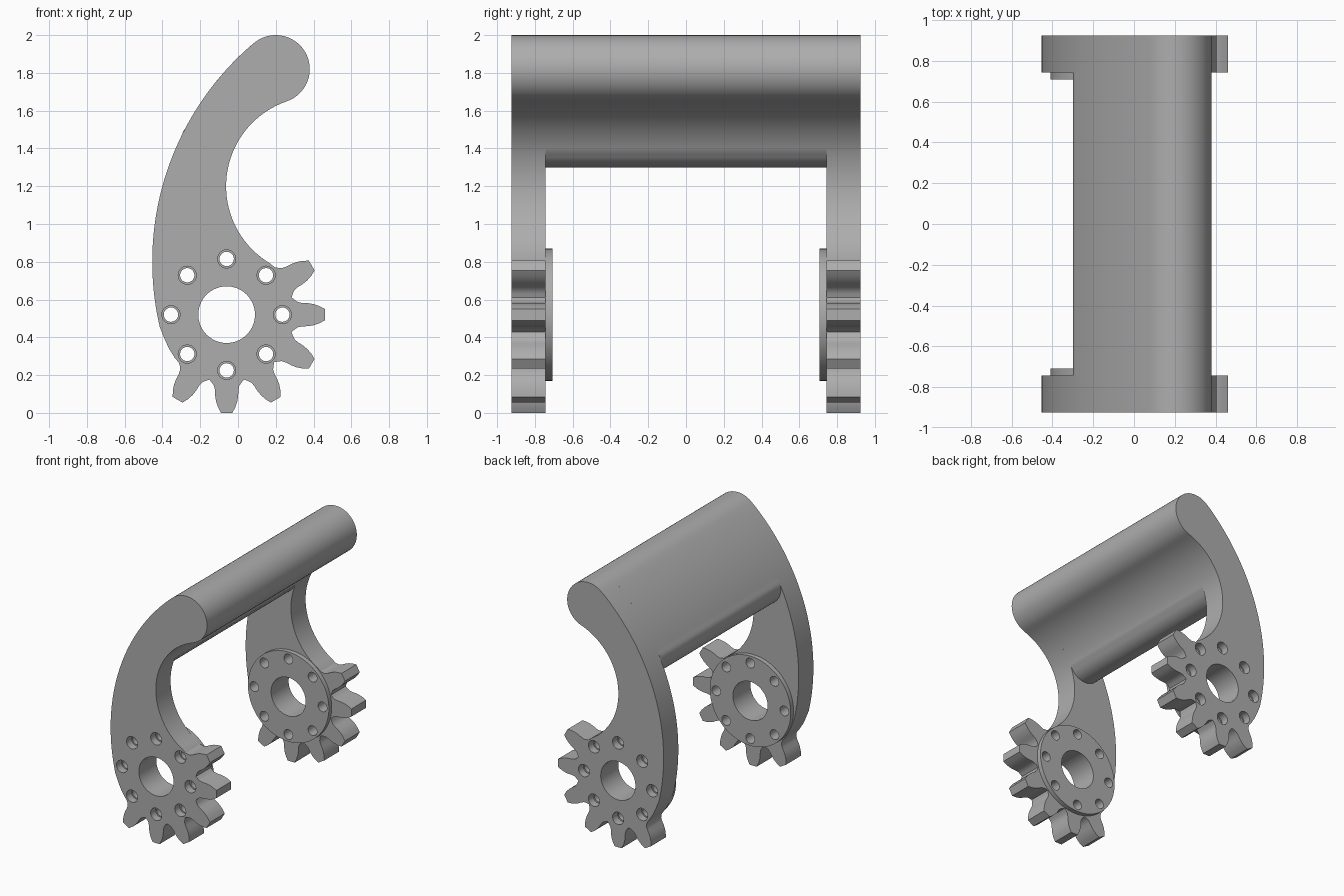
import bpy, bmesh
from math import sin, cos, radians, degrees, atan2
from mathutils import Vector, Matrix

cube = bpy.data.objects.get("Cube")
if cube:
    bpy.data.objects.remove(cube, do_unlink=True)

grey = bpy.data.materials.new("plain grey")
grey.use_nodes = True
grey.diffuse_color = (0.42, 0.42, 0.42, 1)
grey.node_tree.nodes["Principled BSDF"].inputs["Base Color"].default_value = grey.diffuse_color

# Layout in the (x, z) plane
HUB = Vector((-0.06, 0.52))
BACK, BACK_R = Vector((1.062, 0.8)), 1.516     # convex outer sweep
GRIP, GRIP_R = Vector((0.2, 1.82)), 0.18       # round upper end
HOOK, HOOK_R = Vector((0.412, 1.2)), 0.475     # concave inner sweep
CAP, CAP_R = Vector((-0.16, 1.44)), 0.14       # round lower end of the bar
OUTER, INNER, FLANGE = -0.925, -0.743, -0.708  # depths of the front side


def heading(a, b):
    return degrees(atan2(b.y - a.y, b.x - a.x))


def arc(c, r, a0, a1, n):
    angles = [radians(a0 + (a1 - a0) * i / n) for i in range(n + 1)]
    return [c + r * Vector((cos(a), sin(a))) for a in angles]


def circle(c, r, n):
    return arc(c, r, 0, 360, n)[:-1]


def bolt_circles(r):
    return [circle(p, r, 24) for p in circle(HUB, 0.295, 8)]


def tooth(angle):
    half = [(0.36, 0.078), (0.376, 0.067), (0.4, 0.062), (0.43, 0.061),
            (0.46, 0.056), (0.49, 0.046), (0.52, 0.03)]
    local = half + [(u, -v) for u, v in reversed(half)]
    turn = Matrix.Rotation(radians(angle), 2)
    return [HUB + turn @ Vector(p) for p in local]


def prism(name, loops, y0, y1):
    """Extrude closed loops (the first is the outline, the rest holes) from y0 to y1."""
    curve = bpy.data.curves.new(name, 'CURVE')
    curve.dimensions = '2D'
    curve.fill_mode = 'BOTH'
    curve.extrude = (y1 - y0) / 2
    for loop in loops:
        spline = curve.splines.new('POLY')
        spline.points.add(len(loop) - 1)
        for point, p in zip(spline.points, loop):
            point.co = (p.x, p.y, 0, 1)
        spline.use_cyclic_u = True
    obj = bpy.data.objects.new(name, curve)
    bpy.context.collection.objects.link(obj)
    select(obj)
    bpy.ops.object.convert(target='MESH')
    obj = bpy.context.object
    obj.name = name
    obj.data.transform(Matrix.Translation((0, (y0 + y1) / 2, 0)) @ Matrix.Rotation(radians(90), 4, 'X'))
    bm = bmesh.new()
    bm.from_mesh(obj.data)
    bmesh.ops.remove_doubles(bm, verts=bm.verts, dist=0.0001)
    bmesh.ops.recalc_face_normals(bm, faces=bm.faces)
    bm.to_mesh(obj.data)
    bm.free()
    obj.data.materials.clear()
    obj.data.materials.append(grey)
    return obj


def select(obj):
    bpy.ops.object.select_all(action='DESELECT')
    obj.select_set(True)
    bpy.context.view_layer.objects.active = obj


def finish(obj, mirrored=True):
    select(obj)
    bpy.ops.object.shade_smooth_by_angle(angle=radians(30))
    if mirrored:
        mirror = obj.modifiers.new("other_side", 'MIRROR')
        mirror.use_axis = (False, True, False)


# Shared arcs of the arm and the bar
grip_start = heading(BACK, GRIP)
grip_arc = arc(GRIP, GRIP_R, grip_start, heading(GRIP, HOOK), 32)
hook_start = heading(HOOK, GRIP)

# Side arm: curved hook with a partial gear at the bottom
outline = arc(BACK, BACK_R, 193.2, grip_start, 40)[:-1] + grip_arc
outline += arc(HOOK, HOOK_R, hook_start, 239.7, 40)[1:]
for angle in range(30, -121, -30):
    outline += arc(HUB, 0.356, angle + 15, angle + 15, 1)[:1] + tooth(angle)
outline += [Vector(p) for p in ((-0.313, 0.265), (-0.335, 0.292), (-0.362, 0.335),
                                (-0.385, 0.382), (-0.402, 0.425))]
bore = circle(HUB, 0.15, 64)
arm = prism("gear_arm", [outline, bore] + bolt_circles(0.038), OUTER, INNER)

# Counterbores on the outer face
cutter = prism("counterbore_cutter", bolt_circles(0.048), OUTER - 0.05, OUTER + 0.06)
cutter.hide_render = True
cut = arm.modifiers.new("counterbores", 'BOOLEAN')
cut.operation = 'DIFFERENCE'
cut.solver = 'EXACT'
cut.object = cutter
select(arm)
bpy.ops.object.modifier_apply(modifier=cut.name)
bpy.data.objects.remove(cutter, do_unlink=True)
finish(arm)

# Round flange on the inner face of each arm
flange = prism("hub_flange", [circle(HUB, 0.35, 96), bore] + bolt_circles(0.038), INNER, FLANGE)
finish(flange)

# Bar joining the two arms
cap_start, cap_end = heading(CAP, HOOK), heading(BACK, CAP) - 360
section = arc(BACK, BACK_R, heading(BACK, CAP), grip_start, 16)[:-1] + grip_arc
section += arc(HOOK, HOOK_R, hook_start, heading(HOOK, CAP), 24)[1:]
section += arc(CAP, CAP_R, cap_start, cap_end, 24)[1:-1]
bar = prism("cross_bar", [section], INNER, -INNER)
finish(bar, mirrored=False)
